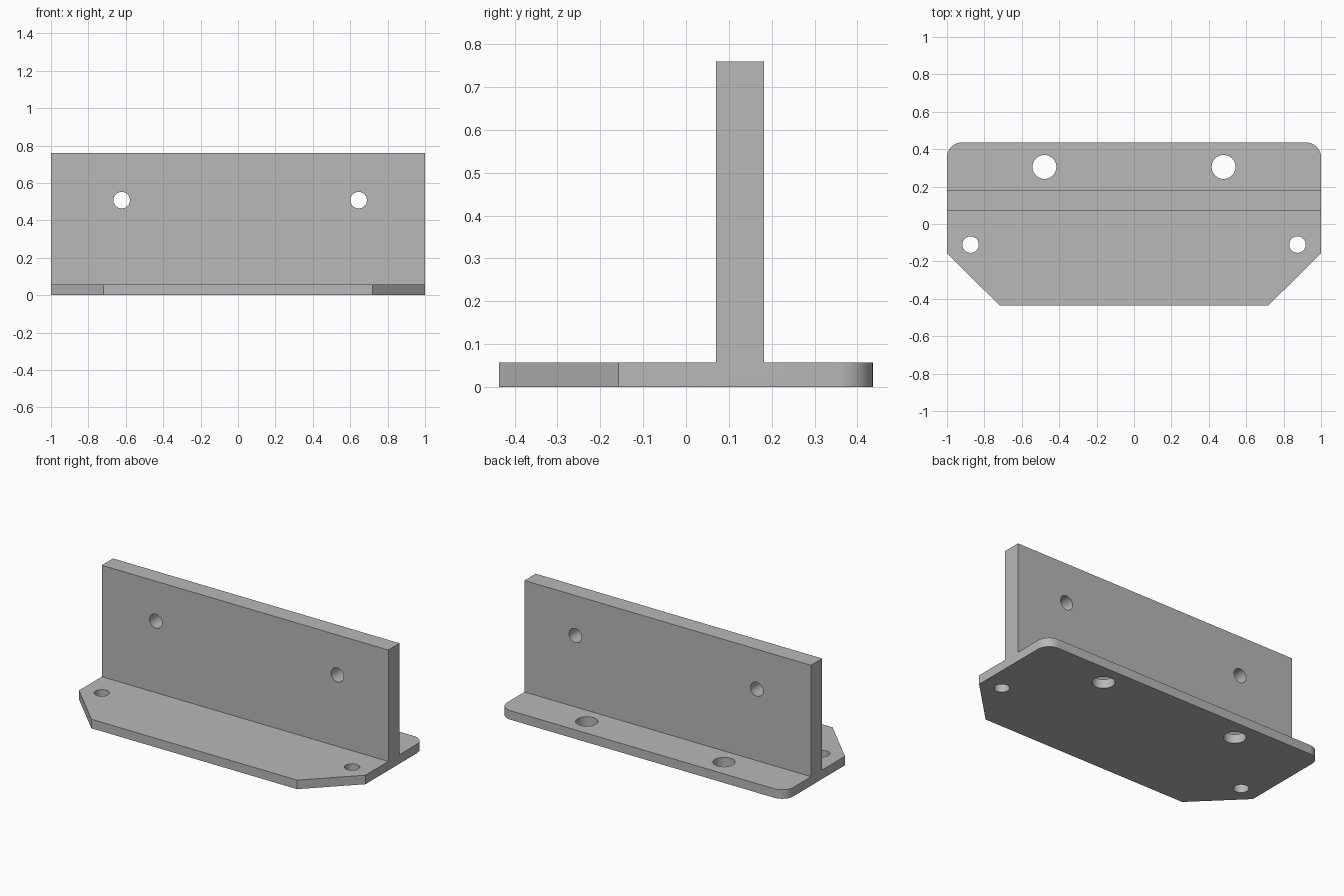
import bpy, bmesh, math
from mathutils import Matrix, Vector

if "Cube" in bpy.data.objects:
    bpy.data.objects.remove(bpy.data.objects["Cube"], do_unlink=True)

BASE_T = 0.057           # base plate thickness
HALF_Y = 0.436           # half depth of base plate
WEB_Y = (0.07, 0.182)    # front and back of the upright plate
HEIGHT = 0.76
ROUND = 0.08             # radius of the back corners

grey = bpy.data.materials.new("plain grey")
grey.use_nodes = True
grey.diffuse_color = (0.48, 0.48, 0.48, 1)
grey.node_tree.nodes["Principled BSDF"].inputs["Base Color"].default_value = (0.48, 0.48, 0.48, 1)


def add_object(name, bm):
    bmesh.ops.recalc_face_normals(bm, faces=bm.faces)
    mesh = bpy.data.meshes.new(name)
    bm.to_mesh(mesh)
    bm.free()
    mesh.materials.append(grey)
    obj = bpy.data.objects.new(name, mesh)
    bpy.context.collection.objects.link(obj)
    return obj


def prism(name, outline, z0, z1):
    bm = bmesh.new()
    face = bm.faces.new([bm.verts.new((x, y, z0)) for x, y in outline])
    ext = bmesh.ops.extrude_face_region(bm, geom=[face])
    verts = [v for v in ext["geom"] if isinstance(v, bmesh.types.BMVert)]
    bmesh.ops.translate(bm, verts=verts, vec=(0, 0, z1 - z0))
    return add_object(name, bm)


def drill(name, centre, radius, upright=False):
    bm = bmesh.new()
    turn = Matrix.Rotation(math.pi / 2, 4, 'X') if upright else Matrix()
    bmesh.ops.create_cone(bm, cap_ends=True, segments=48, radius1=radius, radius2=radius,
                          depth=0.3, matrix=Matrix.Translation(Vector(centre)) @ turn)
    return add_object(name, bm)


def boolean(target, tool, operation):
    mod = target.modifiers.new(operation.lower(), 'BOOLEAN')
    mod.object, mod.operation, mod.solver = tool, operation, 'EXACT'
    bpy.ops.object.select_all(action='DESELECT')
    bpy.context.view_layer.objects.active = target
    target.select_set(True)
    bpy.ops.object.modifier_apply(modifier=mod.name)
    bpy.data.objects.remove(tool, do_unlink=True)


# Base plate: chamfered front corners, rounded back corners
right_half = [(0.718, -HALF_Y), (1, -0.157)]
for i in range(13):
    a = math.pi / 2 * i / 12
    right_half.append((1 - ROUND + ROUND * math.cos(a), HALF_Y - ROUND + ROUND * math.sin(a)))
outline = right_half + [(-x, y) for x, y in reversed(right_half)]
bracket = prism("mounting_bracket", outline, 0, BASE_T)

# Upright plate, sunk into the base and fused with it
y0, y1 = WEB_Y
web = prism("upright_plate", [(-1, y0), (1, y0), (1, y1), (-1, y1)], BASE_T / 2, HEIGHT)
boolean(bracket, web, 'UNION')

# Bolt holes through the base
for side in (-1, 1):
    boolean(bracket, drill("back_hole_cutter", (side * 0.479, 0.305, 0), 0.064), 'DIFFERENCE')
    boolean(bracket, drill("front_hole_cutter", (side * 0.874, -0.11, 0), 0.044), 'DIFFERENCE')

# Holes through the upright plate
for x in (-0.622, 0.645):
    boolean(bracket, drill("upright_hole_cutter", (x, (y0 + y1) / 2, 0.508), 0.044, True), 'DIFFERENCE')

bpy.ops.object.shade_smooth_by_angle(angle=math.radians(30))
